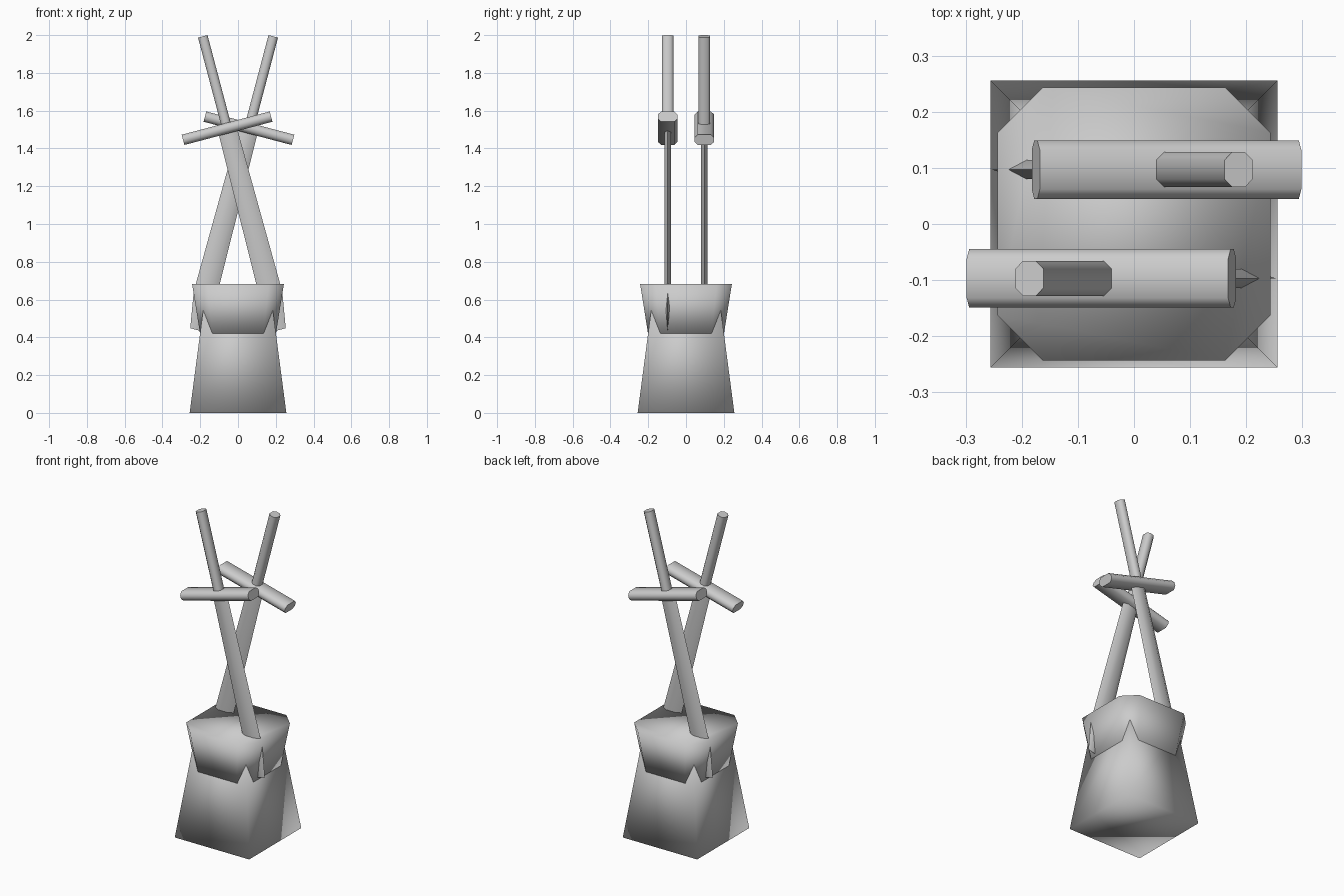
import bpy, bmesh, math
from mathutils import Matrix

cube = bpy.data.objects.get("Cube")
if cube:
    bpy.data.objects.remove(cube, do_unlink=True)

grey = bpy.data.materials.new("plain grey")
grey.use_nodes = True
colour = (0.6, 0.6, 0.6, 1)
grey.diffuse_color = colour
grey.node_tree.nodes["Principled BSDF"].inputs["Base Color"].default_value = colour


def chamfered(a, b, c):
    """Rectangle of half sizes a, b with corners cut by c."""
    return [(a, c - b), (a, b - c), (a - c, b), (c - a, b),
            (-a, b - c), (-a, c - b), (c - a, -b), (a - c, -b)]


def blade_section(half, thick):
    """Flat middle with a sharp edge on either side."""
    flat = half * 0.5
    return [(half, 0), (flat, thick), (-flat, thick),
            (-half, 0), (-flat, -thick), (flat, -thick)]


def loft(name, sections, matrix=Matrix(), smooth_angle=None):
    """Skin (height, outline) sections and cap both ends."""
    bm = bmesh.new()
    rings = [[bm.verts.new((x, y, z)) for x, y in outline] for z, outline in sections]
    n = len(rings[0])
    for low, high in zip(rings, rings[1:]):
        for i in range(n):
            j = (i + 1) % n
            bm.faces.new((low[i], low[j], high[j], high[i]))
    bm.faces.new(rings[0][::-1])
    bm.faces.new(rings[-1])
    bmesh.ops.recalc_face_normals(bm, faces=bm.faces)
    bm.transform(matrix)
    mesh = bpy.data.meshes.new(name)
    bm.to_mesh(mesh)
    bm.free()
    mesh.materials.append(grey)
    obj = bpy.data.objects.new(name, mesh)
    bpy.context.collection.objects.link(obj)
    if smooth_angle is None:
        mesh.shade_smooth()
    else:
        bpy.ops.object.select_all(action="DESELECT")
        obj.select_set(True)
        bpy.context.view_layer.objects.active = obj
        bpy.ops.object.shade_smooth_by_angle(angle=math.radians(smooth_angle))
    return obj


def square(h):
    return [(h, -h), (h, h), (-h, h), (-h, -h)]


# Pedestal and the flared block that caps it
loft("pedestal", [(0, square(0.256)), (0.6, square(0.177))])
loft("cap_block", [(0.42, chamfered(0.201, 0.201, 0.066)),
                   (0.683, chamfered(0.243, 0.243, 0.08))])

# Two crossed swords, the second turned half way round
tilt = Matrix.Translation((-0.058, -0.097, 1.507)) @ Matrix.Rotation(math.radians(-14.8), 4, "Y")
lay_down = Matrix.Rotation(math.radians(90), 4, "Y")
for side, turn in (("front", 0), ("back", math.pi)):
    place = Matrix.Rotation(turn, 4, "Z") @ tilt
    loft(side + "_blade", [(-1.103, blade_section(0.03, 0.0005)),
                           (-0.91, blade_section(0.062, 0.017)),
                           (0, blade_section(0.051, 0.017))], place, 60)
    grip = chamfered(0.026, 0.031, 0.014)
    loft(side + "_grip", [(0, grip), (0.503, grip)], place, 60)
    guard = chamfered(0.028, 0.052, 0.017)
    loft(side + "_guard", [(-0.241, guard), (0.241, guard)], place @ lay_down, 60)
